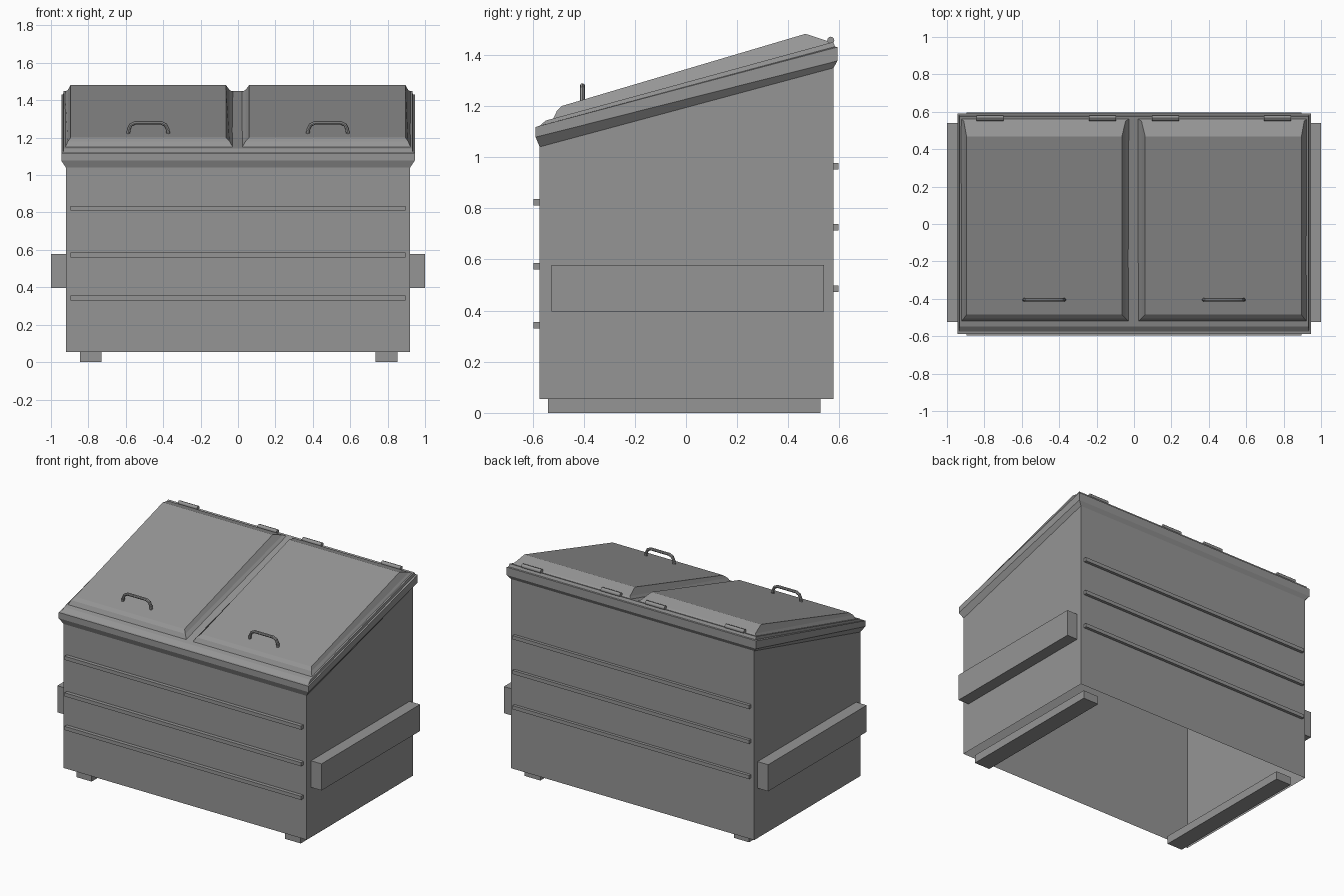
import bpy, bmesh
from mathutils import Vector

if "Cube" in bpy.data.objects:
    bpy.data.objects.remove(bpy.data.objects["Cube"], do_unlink=True)

steel = bpy.data.materials.new("grey_steel")
steel.use_nodes = True
steel.diffuse_color = (0.3, 0.3, 0.3, 1)
steel.node_tree.nodes["Principled BSDF"].inputs["Base Color"].default_value = (0.3, 0.3, 0.3, 1)


def finish(bm, name):
    bmesh.ops.recalc_face_normals(bm, faces=bm.faces[:])
    mesh = bpy.data.meshes.new(name)
    bm.to_mesh(mesh)
    bm.free()
    mesh.materials.append(steel)
    obj = bpy.data.objects.new(name, mesh)
    bpy.context.collection.objects.link(obj)
    return obj


def loft(bm, rings, cap_top=True, cap_bottom=False):
    """Join rectangular rings (x0, x1, front y, front z, back y, back z)."""
    loops = [[bm.verts.new(p) for p in ((x0, y0, z0), (x1, y0, z0), (x1, y1, z1), (x0, y1, z1))]
             for x0, x1, y0, z0, y1, z1 in rings]
    for a, b in zip(loops, loops[1:]):
        for i in range(4):
            j = (i + 1) % 4
            bm.faces.new((a[i], a[j], b[j], b[i]))
    if cap_top:
        bm.faces.new(loops[-1])
    if cap_bottom:
        bm.faces.new(loops[0][::-1])


def box(name, x0, x1, y0, y1, z0, z1):
    bm = bmesh.new()
    loft(bm, [(x0, x1, y0, z0, y1, z0), (x0, x1, y0, z1, y1, z1)], cap_bottom=True)
    return finish(bm, name)


def emboss(bm, axis, plane, across, lo, hi, bands, push):
    """Press horizontal bands outward from the wall lying on one axis plane."""
    def wall():
        return [f for f in bm.faces if all(abs(v.co[axis] - plane) < 1e-4 for v in f.verts)]

    cuts = [(across, lo), (across, hi)] + [(2, z) for band in bands for z in band]
    for direction, value in cuts:
        normal, point = Vector(), Vector()
        normal[direction], point[direction] = 1, value
        faces = wall()
        geom = faces + list({e for f in faces for e in f.edges}) + list({v for f in faces for v in f.verts})
        bmesh.ops.bisect_plane(bm, geom=geom, plane_co=point, plane_no=normal)
    chosen = []
    for f in wall():
        c = f.calc_center_median()
        if lo < c[across] < hi and any(a < c.z < b for a, b in bands):
            chosen.append(f)
    made = bmesh.ops.extrude_face_region(bm, geom=chosen)["geom"]
    offset = Vector()
    offset[axis] = push
    bmesh.ops.translate(bm, vec=offset, verts=[g for g in made if isinstance(g, bmesh.types.BMVert)])


# Open-bottomed sheet body with pressed ribs and side lifting sleeves
W, FRONT, BACK = 0.92, -0.572, 0.577
bm = bmesh.new()
loft(bm, [(-W, W, FRONT, 0.055, BACK, 0.055), (-W, W, FRONT, 1.04, BACK, 1.349)], cap_top=False)
rib = 0.0125
emboss(bm, 1, FRONT, 0, -0.895, 0.895, [(z - rib, z + rib) for z in (0.343, 0.573, 0.823)], -0.025)
emboss(bm, 1, BACK, 0, -0.895, 0.895, [(z - rib, z + rib) for z in (0.485, 0.726, 0.964)], 0.02)
for side in (-1, 1):
    emboss(bm, 0, side * W, 1, -0.525, 0.54, [(0.396, 0.578)], side * 0.08)
finish(bm, "body")

# Flared sloping rim and the deck below the lids
bm = bmesh.new()
loft(bm, [(-x, x, *rest) for x, *rest in (
    (W, FRONT, 1.04, BACK, 1.349),
    (0.945, -0.588, 1.078, 0.592, 1.376),
    (0.945, -0.588, 1.118, 0.592, 1.43),
    (0.935, -0.575, 1.12, 0.583, 1.432),
    (0.932, -0.548, 1.143, 0.575, 1.45))])
finish(bm, "rim")

# Two bevelled lids
for name, x0, x1 in (("right_lid", -0.925, -0.025), ("left_lid", 0.02, 0.925)):
    outer, inner = (0.03, 0.04) if x0 < 0 else (0.04, 0.03)
    bm = bmesh.new()
    loft(bm, [(x0, x1, -0.522, 1.145, 0.563, 1.445),
              (x0 + outer * 0.5, x1 - inner * 0.5, -0.505, 1.18, 0.55, 1.455),
              (x0 + outer, x1 - inner, -0.485, 1.2, 0.467, 1.482)])
    finish(bm, name)

# Bent-rod handles
for name, cx in (("right_handle", -0.48), ("left_handle", 0.48)):
    curve = bpy.data.curves.new(name, "CURVE")
    curve.dimensions = "3D"
    curve.bevel_depth = 0.01
    curve.bevel_resolution = 2
    curve.use_fill_caps = True
    half = [(0.108, 1.215), (0.104, 1.245), (0.093, 1.268), (0.07, 1.279)]
    path = [(-x, z) for x, z in half] + half[::-1]
    spline = curve.splines.new("POLY")
    spline.points.add(len(path) - 1)
    for point, (x, z) in zip(spline.points, path):
        point.co = (cx + x, -0.405, z, 1)
    rod = bpy.data.objects.new(name, curve)
    bpy.context.collection.objects.link(rod)
    curve.materials.append(steel)
    bpy.ops.object.select_all(action="DESELECT")
    rod.select_set(True)
    bpy.context.view_layer.objects.active = rod
    bpy.ops.object.convert(target="MESH")
    bpy.ops.object.shade_smooth_by_angle()

# Hinge barrels along the back edge
for i, cx in enumerate((-0.77, -0.168, 0.168, 0.768)):
    bpy.ops.mesh.primitive_cylinder_add(vertices=12, radius=0.014, depth=0.145,
                                        location=(cx, 0.566, 1.457), rotation=(0, 1.5708, 0))
    hinge = bpy.context.object
    hinge.name = f"hinge_{i + 1}"
    hinge.data.materials.append(steel)
    bpy.ops.object.shade_smooth_by_angle()

# Floor skids
box("right_skid", -0.845, -0.73, -0.54, 0.525, 0, 0.056)
box("left_skid", 0.735, 0.853, -0.54, 0.525, 0, 0.056)
